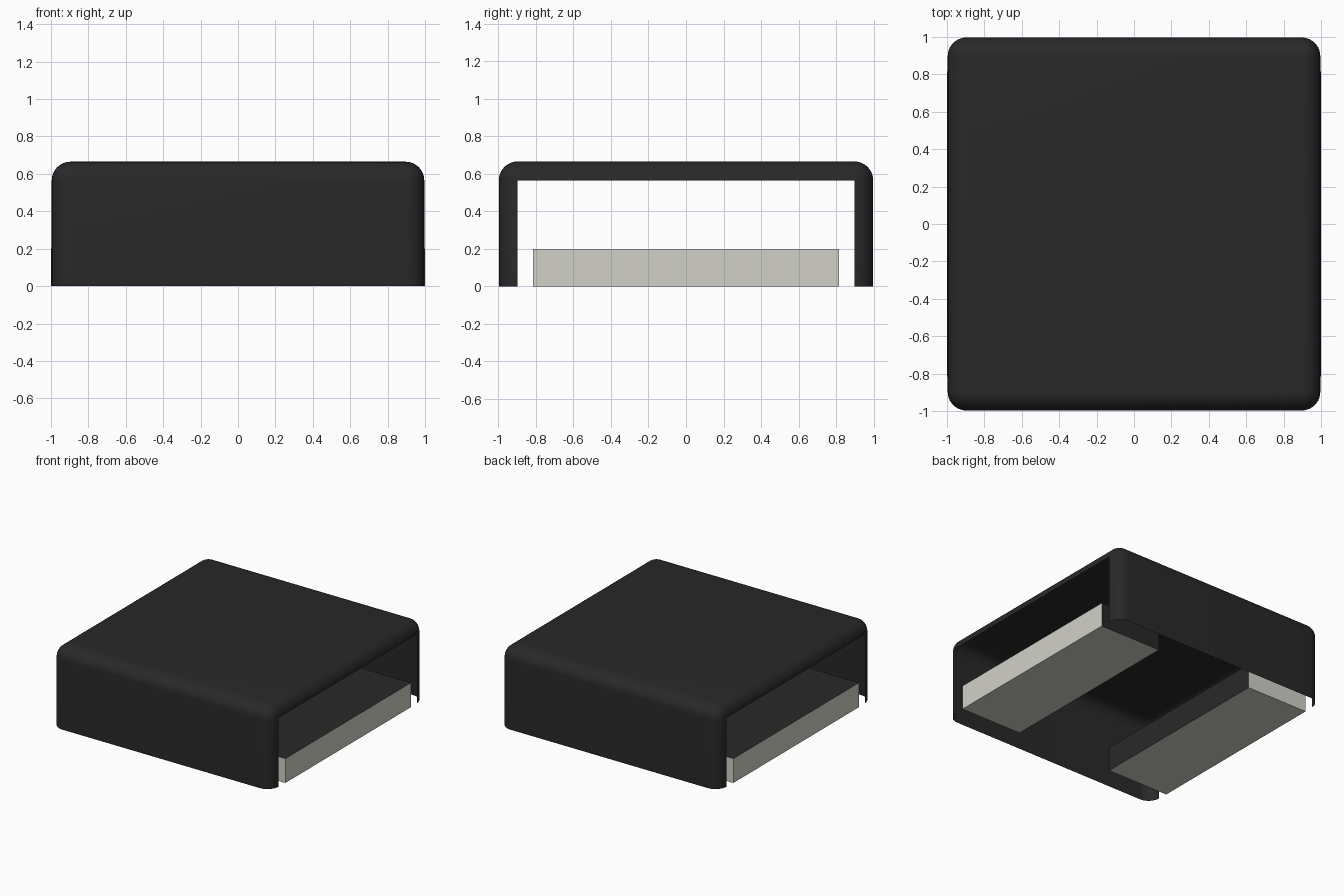
import bpy, bmesh, math
from mathutils import Matrix

old = bpy.data.objects.get("Cube")
if old:
    bpy.data.objects.remove(old, do_unlink=True)


def make_material(name, rgb):
    mat = bpy.data.materials.new(name)
    mat.use_nodes = True
    colour = (*rgb, 1.0)
    mat.diffuse_color = colour
    bsdf = mat.node_tree.nodes["Principled BSDF"]
    bsdf.inputs["Base Color"].default_value = colour
    bsdf.inputs["Roughness"].default_value = 0.6
    return mat


charcoal = make_material("charcoal", (0.0215, 0.0215, 0.0215))
warm_grey = make_material("warm_grey", (0.64, 0.64, 0.575))


def box_mesh(low, high):
    """Box between two corners, as a bmesh."""
    bm = bmesh.new()
    bmesh.ops.create_cube(bm, size=1.0)
    size = [h - l for l, h in zip(low, high)]
    middle = [(h + l) / 2 for l, h in zip(low, high)]
    bmesh.ops.transform(bm, verts=bm.verts,
                        matrix=Matrix.Translation(middle) @ Matrix.Diagonal((*size, 1)))
    bm.normal_update()
    return bm


def add_object(name, bm, materials):
    mesh = bpy.data.meshes.new(name)
    bm.to_mesh(mesh)
    bm.free()
    for mat in materials:
        mesh.materials.append(mat)
    obj = bpy.data.objects.new(name, mesh)
    bpy.context.collection.objects.link(obj)
    return obj


# Thin rounded cover: every edge except the bottom ones is filleted
bm = box_mesh((-0.996, -0.997, 0.0), (0.996, 0.997, 0.665))
round_edges = [e for e in bm.edges if max(v.co.z for v in e.verts) > 0.1]
bmesh.ops.bevel(bm, geom=round_edges, offset=0.1, offset_type='OFFSET',
                segments=10, profile=0.5, affect='EDGES')

# Open the underside and the flat part of both sides, leaving a curved rim
bm.normal_update()
openings = [f for f in bm.faces if f.normal.z < -0.9 or abs(f.normal.x) > 0.999]
bmesh.ops.delete(bm, geom=openings, context='FACES')
cover = add_object("cover", bm, [charcoal])

bpy.ops.object.select_all(action='DESELECT')
cover.select_set(True)
bpy.context.view_layer.objects.active = cover
bpy.ops.object.shade_smooth_by_angle(angle=math.radians(35))

# Low blocks inside each opening, one a half turn of the other;
# outer side, underside and one end are light, the rest dark
for name, turn in (("left_block", 0.0), ("right_block", math.pi)):
    bm = box_mesh((0.44, -0.815, 0.0), (1.0, 0.815, 0.2))
    for face in bm.faces:
        n = face.normal
        face.material_index = 1 if n.x > 0.5 or n.z < -0.5 or n.y < -0.5 else 0
    bmesh.ops.rotate(bm, verts=bm.verts, cent=(0, 0, 0),
                     matrix=Matrix.Rotation(turn, 3, 'Z'))
    add_object(name, bm, [charcoal, warm_grey])
